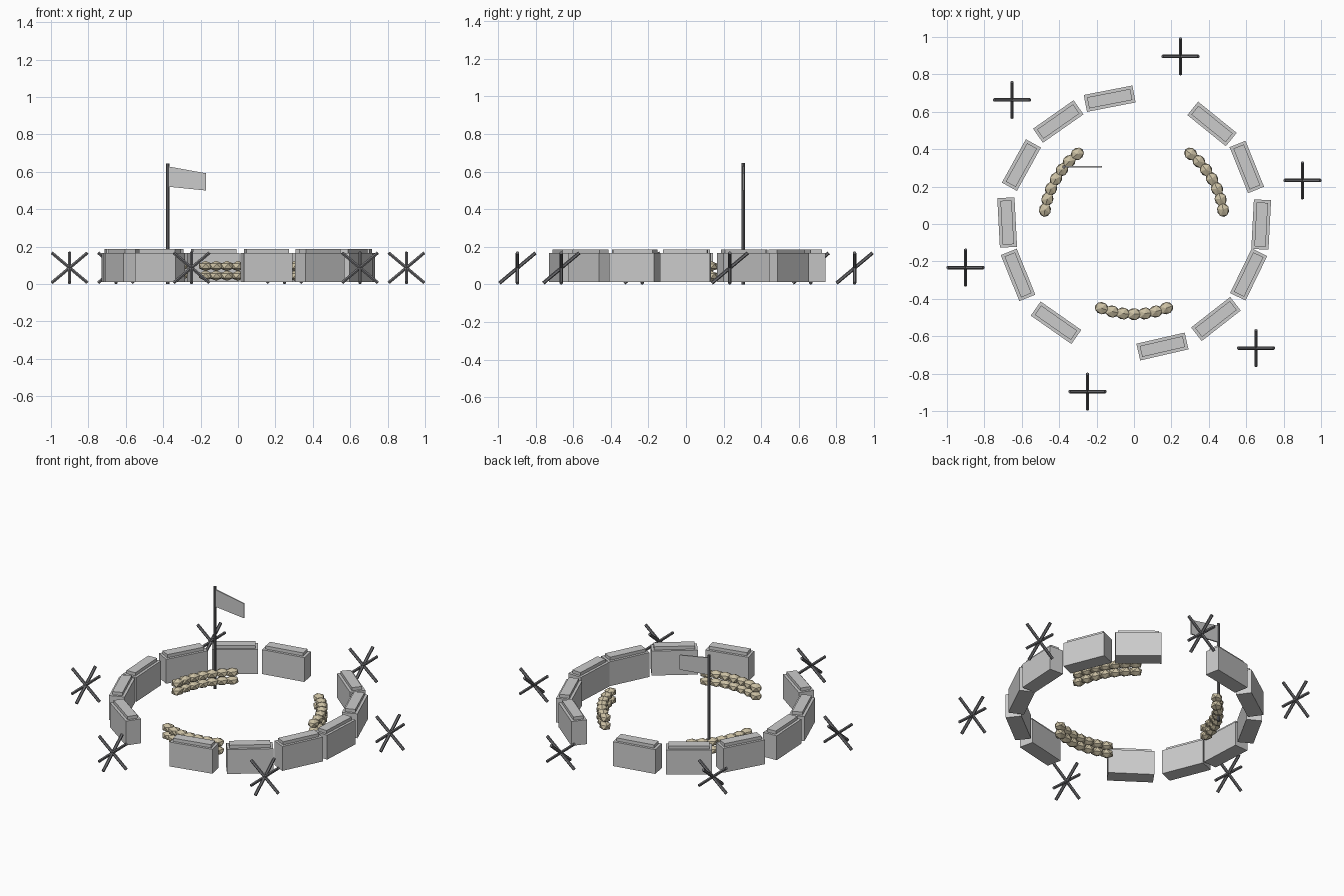
import bpy
from math import radians, cos, sin, pi
from mathutils import Matrix, Vector

if "Cube" in bpy.data.objects:
    bpy.data.objects.remove(bpy.data.objects["Cube"])

sand = bpy.data.materials.new("sandbag_cloth")
sand.diffuse_color = (0.60, 0.53, 0.37, 1)
sand.use_nodes = True
sand.node_tree.nodes["Principled BSDF"].inputs["Base Color"].default_value = sand.diffuse_color
steel = bpy.data.materials.new("dark_steel")
steel.diffuse_color = (0.16, 0.16, 0.17, 1)
steel.use_nodes = True
steel.node_tree.nodes["Principled BSDF"].inputs["Base Color"].default_value = steel.diffuse_color


def finish(name, mat=None):
    ob = bpy.context.object
    ob.name = name
    if mat:
        ob.data.materials.append(mat)
    return ob


def box(name, loc, size, rot_z=0.0):
    bpy.ops.mesh.primitive_cube_add(size=1, location=loc, rotation=(0, 0, rot_z))
    ob = finish(name)
    ob.scale = size
    return ob


def rod(name, loc, length, radius, rot=(0, 0, 0), sides=6):
    bpy.ops.mesh.primitive_cylinder_add(vertices=sides, radius=radius, depth=length,
                                        location=loc, rotation=rot)
    return finish(name, steel)


# Ring of concrete barriers with two openings: x, y, turn in degrees
barriers = [
    (-0.13, 0.67, 11), (-0.405, 0.548, 35), (-0.602, 0.315, 61), (-0.678, 0.008, 93),
    (-0.62, -0.272, 112), (-0.417, -0.528, -35), (0.152, -0.655, 13), (0.438, -0.508, 38),
    (0.613, -0.27, 64), (0.68, -0.003, 87), (0.603, 0.305, -68), (0.417, 0.535, -39),
]
for i, (x, y, a) in enumerate(barriers):
    r = radians(a)
    box(f"barrier_body_{i}", (x, y, 0.089), (0.265, 0.092, 0.154), r)
    box(f"barrier_cap_{i}", (x, y, 0.174), (0.235, 0.060, 0.024), r)

# Three curved sandbag walls, two rows each
for w, mid in enumerate((30, 150, 270)):
    for row, z in enumerate((0.045, 0.096)):
        for k in range(7):
            a = radians(mid + (k - 3) * 7)
            bpy.ops.mesh.primitive_ico_sphere_add(
                subdivisions=1, radius=1, rotation=(0, 0, a + pi / 2),
                location=(0.482 * cos(a), 0.482 * sin(a), z))
            finish(f"sandbag_{w}_{row}_{k}", sand).scale = (0.042, 0.036, 0.028)

# Six tank-trap crosses around the outside
tilt = radians(50)
for i in range(6):
    a = radians(14.5 + 60 * i)
    p = (0.93 * cos(a), 0.93 * sin(a), 0.087)
    for j, rot in enumerate(((0, tilt, 0), (0, -tilt, 0), (-tilt, 0, 0))):
        rod(f"obstacle_{i}_beam_{j}", p, 0.25, 0.0095, rot)

# Flagpole and slightly drooping flag
rod("flagpole", (-0.375, 0.305, 0.3225), 0.645, 0.009, sides=8)
profile = [(-0.37, 0.52), (-0.17, 0.50), (-0.17, 0.592), (-0.37, 0.628)]
verts = [(x, y, z) for y in (0.301, 0.309) for x, z in profile]
faces = [(0, 1, 2, 3), (7, 6, 5, 4)] + [(i, i + 4, (i + 1) % 4 + 4, (i + 1) % 4) for i in range(4)]
mesh = bpy.data.meshes.new("flag")
mesh.from_pydata(verts, [], faces)
bpy.context.collection.objects.link(bpy.data.objects.new("flag", mesh))
